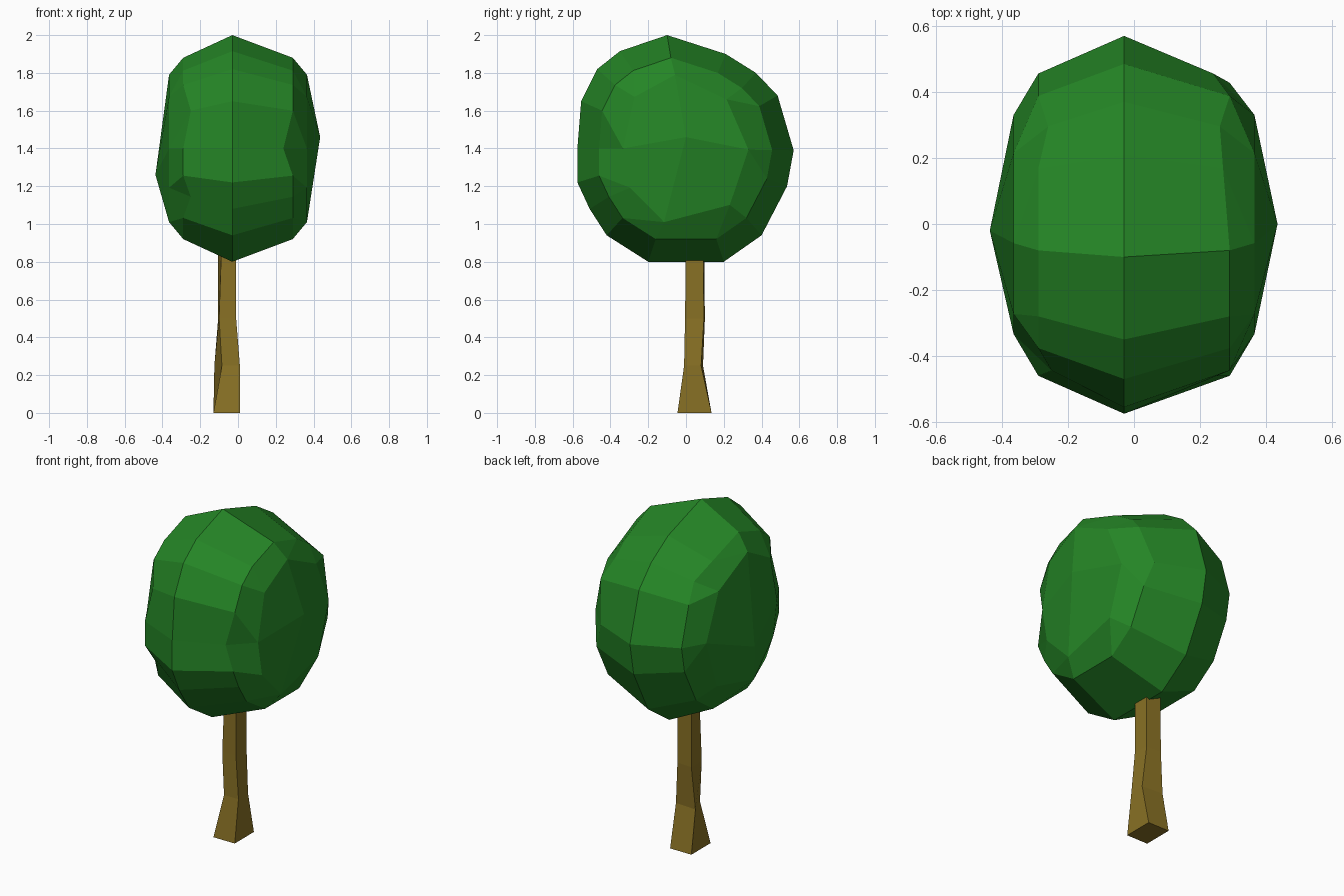
import bpy, bmesh

cube = bpy.data.objects.get("Cube")
if cube:
    bpy.data.objects.remove(cube, do_unlink=True)


def material(name, rgb):
    mat = bpy.data.materials.new(name)
    mat.use_nodes = True
    mat.diffuse_color = (*rgb, 1)
    mat.node_tree.nodes["Principled BSDF"].inputs["Base Color"].default_value = (*rgb, 1)
    return mat


def finish(bm, name, mat):
    bmesh.ops.recalc_face_normals(bm, faces=bm.faces)
    mesh = bpy.data.meshes.new(name)
    bm.to_mesh(mesh)
    bm.free()
    mesh.materials.append(mat)
    obj = bpy.data.objects.new(name, mesh)
    bpy.context.scene.collection.objects.link(obj)
    return obj


def bridge(bm, a, b):
    n = len(a)
    for i in range(n):
        j = (i + 1) % n
        bm.faces.new((a[i], a[j], b[j], b[i]))


# Leaf crown: a central ridge outline with shrinking rings towards each side
RIDGE = [(-.10, 2.0), (.21, 1.90), (.37, 1.80), (.485, 1.68), (.57, 1.39), (.535, 1.20),
         (.40, .94), (.20, .80), (-.20, .80), (-.42, .94), (-.51, 1.08), (-.575, 1.22),
         (-.575, 1.40), (-.555, 1.65), (-.47, 1.82), (-.35, 1.915)]
MID_Z = 1.4


def ring(bm, points, x, scale_y, scale_z):
    return [bm.verts.new((x, y * scale_y, MID_Z + (z - MID_Z) * scale_z)) for y, z in points]


bm = bmesh.new()
ridge = ring(bm, RIDGE, -.03, 1, 1)
# Each side: direction, pole position, and dented ring points
SIDES = [(1, (.435, 0, 1.46), {1: .27, 2: .26, 4: .24, 12: .24}),
         (-1, (-.437, -.02, 1.26), {2: -.26, 10: -.25, 13: -.25})]
for side, pole_at, dents in SIDES:
    outer = ring(bm, RIDGE, side * .29, .8, .8)
    for i, x in dents.items():
        outer[i].co.x = x
    inner = ring(bm, RIDGE[::2], side * .365, .58, .65)
    pole = bm.verts.new(pole_at)
    bridge(bm, ridge, outer)
    n = len(inner)
    for i in range(n):
        j = (i + 1) % n
        a, b, c = outer[2 * i], outer[2 * i + 1], outer[2 * j]
        bm.faces.new((a, b, inner[i]))
        bm.faces.new((b, c, inner[j], inner[i]))
    for i in range(0, n, 2):
        bm.faces.new((pole, inner[i], inner[i + 1], inner[(i + 2) % n]))
finish(bm, "leaf_crown", material("leaf green", (.018, .235, .019)))

# Trunk: four-sided, flared at the foot, slightly twisted
SECTIONS = [(0, [(-.13, -.045), (.01, -.045), (.01, .135), (-.13, .135)]),
            (.25, [(-.085, -.01), (.01, -.01), (.01, .08), (-.125, .09)]),
            (.5, [(-.1, -.005), (-.01, -.005), (-.01, .095), (-.105, .1)]),
            (.95, [(-.085, 0), (-.01, 0), (-.01, .09), (-.105, .095)])]
bm = bmesh.new()
loops = [[bm.verts.new((x, y, z)) for x, y in pts] for z, pts in SECTIONS]
for low, high in zip(loops, loops[1:]):
    bridge(bm, low, high)
bm.faces.new(loops[0])
bm.faces.new(loops[-1])
finish(bm, "trunk", material("bark brown", (.25, .165, .018)))
